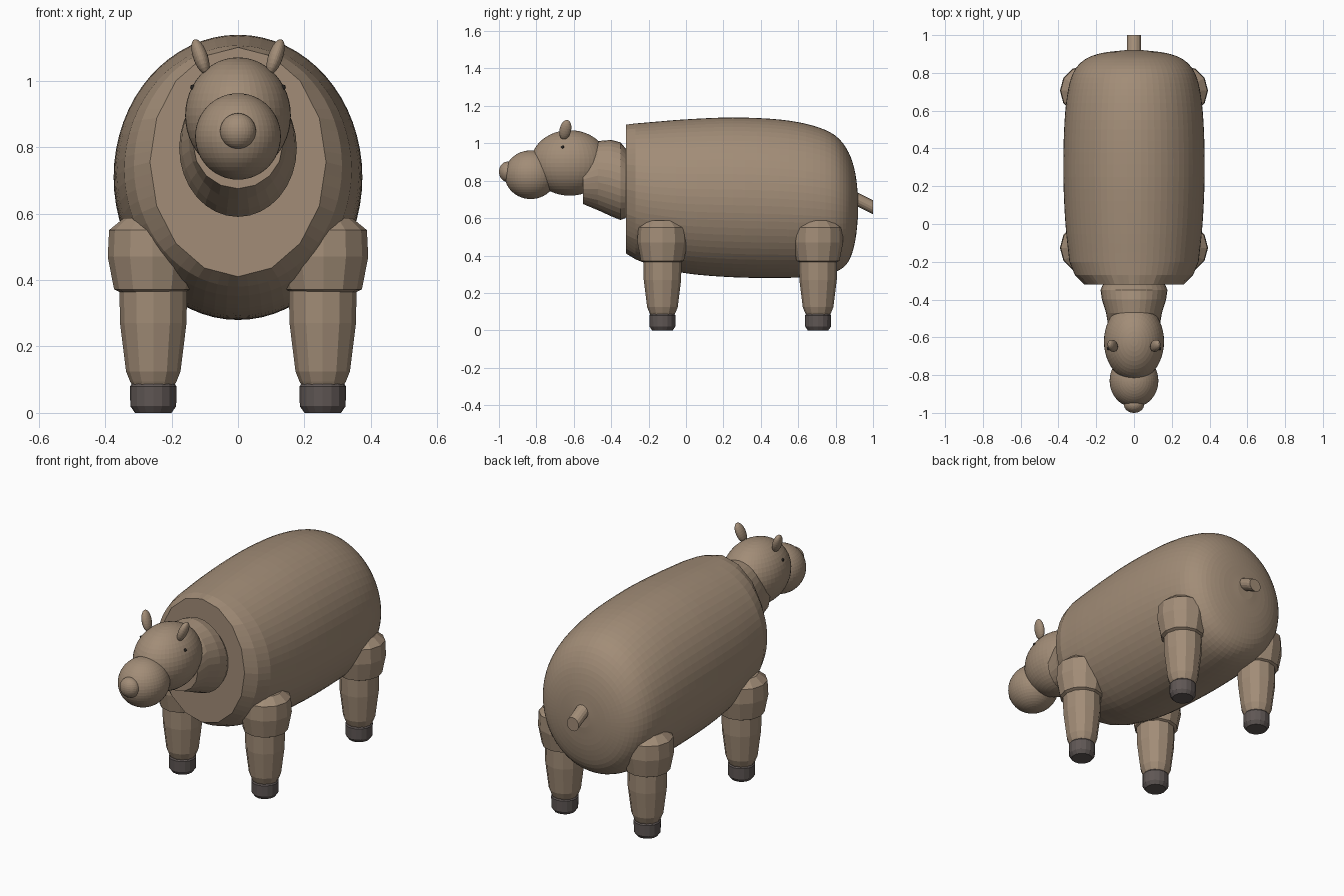
import bpy, bmesh, math
from mathutils import Vector, Matrix

cube = bpy.data.objects.get("Cube")
if cube:
    bpy.data.objects.remove(cube, do_unlink=True)


def material(name, rgb):
    m = bpy.data.materials.new(name)
    m.use_nodes = True
    m.diffuse_color = (*rgb, 1)
    m.node_tree.nodes["Principled BSDF"].inputs["Base Color"].default_value = (*rgb, 1)
    return m


HIDE = material("tan hide", (0.36, 0.265, 0.185))
HOOF = material("dark grey hoof", (0.115, 0.095, 0.09))
EYE = material("black eye", (0.02, 0.018, 0.016))


def finish(bm, name, mat):
    bmesh.ops.recalc_face_normals(bm, faces=bm.faces[:])
    mesh = bpy.data.meshes.new(name)
    bm.to_mesh(mesh)
    bm.free()
    mesh.materials.append(mat)
    obj = bpy.data.objects.new(name, mesh)
    bpy.context.collection.objects.link(obj)
    return obj


def loft(name, rings, mat):
    """Skin a list of equal-length point rings and cap both ends."""
    bm = bmesh.new()
    loops = [[bm.verts.new(p) for p in ring] for ring in rings]
    n = len(loops[0])
    for a, b in zip(loops, loops[1:]):
        for i in range(n):
            j = (i + 1) % n
            bm.faces.new((a[i], a[j], b[j], b[i]))
    bm.faces.new(loops[0])
    bm.faces.new(loops[-1])
    return finish(bm, name, mat)


def oval(y, half_width, top, bottom, sides, corners=0):
    """Upright oval ring; corners > 0 flattens it to a coarser polygon."""
    pts = []
    for i in range(sides):
        a = math.tau * i / sides
        r = 1
        if corners:
            step = math.tau / corners
            r = math.cos(step / 2) / math.cos(a % step - step / 2)
        pts.append((half_width * r * math.sin(a), y,
                    (top + bottom) / 2 + (top - bottom) / 2 * r * math.cos(a)))
    return pts


def smooth_stations(keys, steps):
    """Catmull-Rom interpolation between profile stations."""
    k = [Vector(v) for v in keys]
    k = [2 * k[0] - k[1]] + k + [2 * k[-1] - k[-2]]
    out = []
    for p, a, b, q in zip(k, k[1:], k[2:], k[3:]):
        for s in range(steps):
            t = s / steps
            out.append(0.5 * (2 * a + (b - p) * t + (2 * p - 5 * a + 4 * b - q) * t**2
                              + (3 * a - p - 3 * b + q) * t**3))
    return out + [k[-2]]


def ellipsoid(name, centre, radii, mat, tilt=(0, 0), segments=48):
    bm = bmesh.new()
    bmesh.ops.create_uvsphere(bm, u_segments=segments, v_segments=segments // 2, radius=1)
    m = (Matrix.Translation(centre) @ Matrix.Rotation(tilt[1], 4, 'Y')
         @ Matrix.Rotation(tilt[0], 4, 'X') @ Matrix.Diagonal((*radii, 1)))
    bmesh.ops.transform(bm, matrix=m, verts=bm.verts[:])
    return finish(bm, name, mat)


def turned(name, x, y, profile, mat, sides=12):
    """Upright turned shape from (radius, height) pairs."""
    rings = [[(x + r * math.sin(math.tau * i / sides), y + r * math.cos(math.tau * i / sides), z)
              for i in range(sides)] for r, z in profile]
    return loft(name, rings, mat)


# Barrel body: flat sixteen-sided front, rounded rump
body = [(-0.20, 0.342, 1.112, 0.352), (0.0, 0.363, 1.128, 0.305), (0.25, 0.374, 1.138, 0.284),
        (0.5, 0.37, 1.127, 0.28), (0.68, 0.354, 1.094, 0.288), (0.8, 0.322, 1.04, 0.312),
        (0.87, 0.262, 0.95, 0.37), (0.905, 0.17, 0.84, 0.48), (0.92, 0.05, 0.72, 0.61)]
rings = [oval(-0.32, 0.265, 1.10, 0.41, 64, 16), oval(-0.27, 0.313, 1.106, 0.38, 64)]
rings += [oval(*v, 64) for v in smooth_stations([Vector(s) for s in body], 4)]
loft("body", rings, HIDE)

# Neck, blunt at the front and rounded where it meets the body
neck = [(-0.55, 0.135, 0.94, 0.675), (-0.47, 0.148, 1.012, 0.642), (-0.40, 0.17, 1.018, 0.61),
        (-0.35, 0.177, 1.005, 0.59), (-0.325, 0.167, 0.975, 0.60), (-0.30, 0.14, 0.94, 0.63)]
loft("neck", [oval(*neck[0], 32, 16)] + [oval(*s, 32) for s in neck[1:]], HIDE)

# Head
ellipsoid("head", (0, -0.622, 0.895), (0.159, 0.208, 0.175), HIDE)
ellipsoid("snout", (0, -0.83, 0.832), (0.129, 0.14, 0.13), HIDE)
ellipsoid("nose", (0, -0.955, 0.848), (0.054, 0.045, 0.054), HIDE, segments=32)
for side, sx in (("left", 1), ("right", -1)):
    ellipsoid(side + "_ear", (0.113 * sx, -0.645, 1.072), (0.022, 0.031, 0.056), HIDE,
              tilt=(-0.2, 0.33 * sx), segments=24)
    ellipsoid(side + "_eye", (0.136 * sx, -0.66, 0.98), (0.008, 0.008, 0.008), EYE, segments=12)

# Tail stub
loft("tail", [oval(0.88, 0.038, 0.755, 0.68, 16), oval(0.93, 0.038, 0.73, 0.655, 16),
              oval(1.0, 0.037, 0.695, 0.62, 16)], HIDE)

# Legs: bulging upper part, tapering shank and hoof
upper = [(0.09, 0.36), (0.115, 0.372), (0.134, 0.47), (0.13, 0.55), (0.085, 0.587)]
shank = [(0.062, 0.08), (0.07, 0.095), (0.082, 0.125), (0.1, 0.27), (0.102, 0.38)]
hoof = [(0.055, 0.0), (0.069, 0.02), (0.07, 0.08), (0.06, 0.093)]
for end, y in (("front", -0.126), ("rear", 0.706)):
    for side, sx in (("left", 1), ("right", -1)):
        name = end + "_" + side
        turned(name + "_upper_leg", 0.258 * sx, y, upper, HIDE)
        turned(name + "_shank", 0.255 * sx, y, shank, HIDE)
        turned(name + "_hoof", 0.255 * sx, y, hoof, HOOF, 16)
